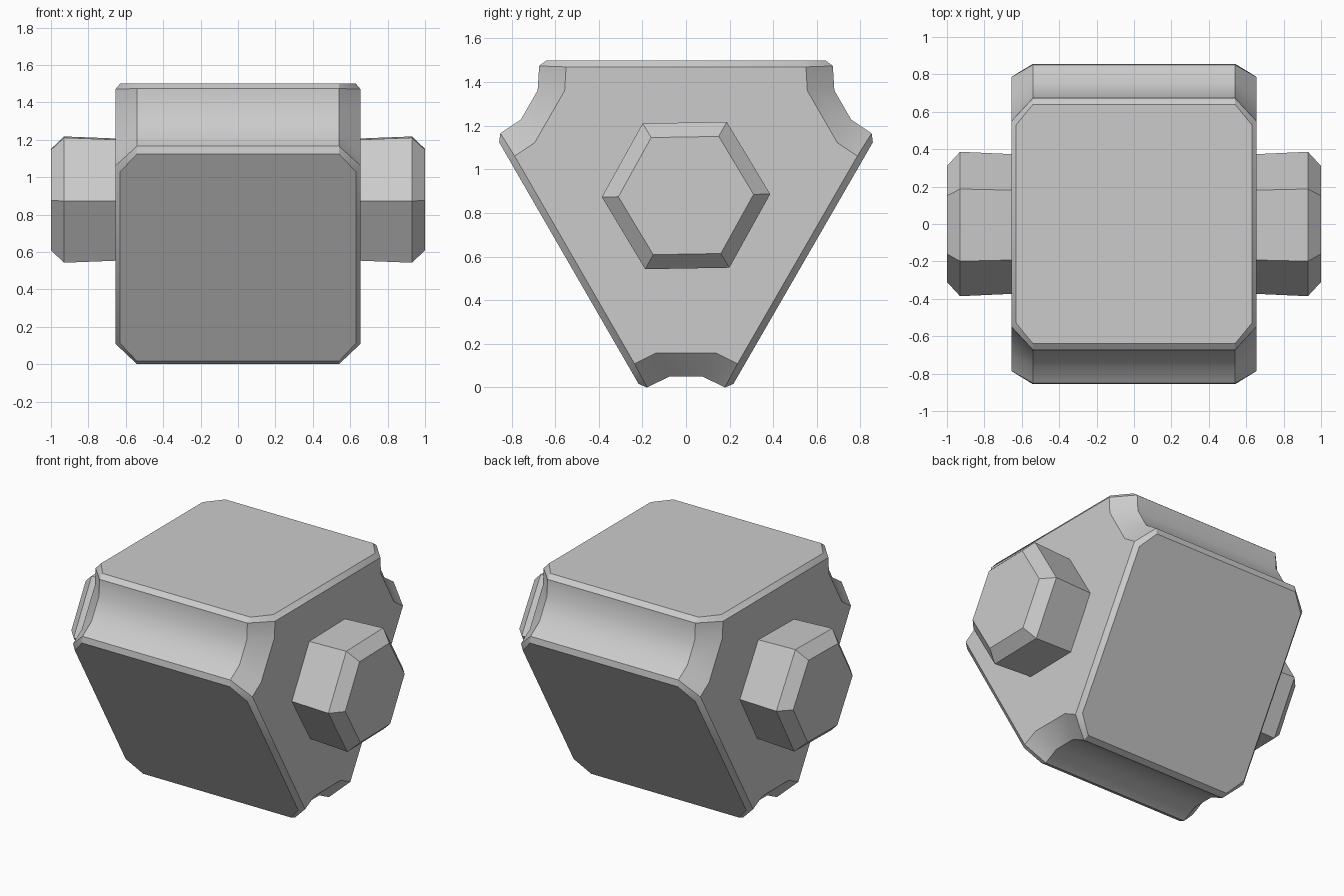
import bpy, bmesh
from math import sin, cos, radians

if "Cube" in bpy.data.objects:
    bpy.data.objects.remove(bpy.data.objects["Cube"])

CZ = 0.88  # height of the long axis (along x)


def finish(bm, name, angle):
    bmesh.ops.recalc_face_normals(bm, faces=bm.faces)
    me = bpy.data.meshes.new(name)
    bm.to_mesh(me)
    bm.free()
    ob = bpy.data.objects.new(name, me)
    bpy.context.collection.objects.link(ob)
    bpy.ops.object.select_all(action='DESELECT')
    ob.select_set(True)
    bpy.context.view_layer.objects.active = ob
    if angle:
        bpy.ops.object.shade_smooth_by_angle(angle=radians(angle))
    return ob


# Three-sided body: every corner is grooved, every flat is a chamfered plate
GROOVE = [(-0.178, 0.88), (-0.077, 0.83), (0.077, 0.83), (0.178, 0.88)]   # (sideways, radial)
END = [(-0.236, 0.771), (-0.138, 0.722), (0.138, 0.722), (0.236, 0.771)]
FLAT_OUT, FLAT_IN = (0.217, 0.864), (0.272, 0.769)
X_GROOVE, X_FLAT, X_END = 0.54, 0.63, 0.655

bm = bmesh.new()


def vert(x, k, p):
    a = radians(-90 + 120 * k)
    u, r = p
    return bm.verts.new((x, r * cos(a) - u * sin(a), CZ + r * sin(a) + u * cos(a)))


corner = {}
for k in range(3):
    for s in (1, -1):
        corner[k, s] = dict(
            groove=[vert(s * X_GROOVE, k, p) for p in GROOVE],
            end=[vert(s * X_END, k, p) for p in END],
            out=[vert(s * X_GROOVE, k, (m * FLAT_OUT[0], FLAT_OUT[1])) for m in (-1, 1)],
            inn=[vert(s * X_FLAT, k, (m * FLAT_IN[0], FLAT_IN[1])) for m in (-1, 1)])

for k in range(3):
    a, b = corner[k, 1], corner[k, -1]
    # groove and its flared ends
    for i in range(3):
        bm.faces.new((a['groove'][i], a['groove'][i + 1], b['groove'][i + 1], b['groove'][i]))
        for c in (a, b):
            bm.faces.new((c['groove'][i], c['groove'][i + 1], c['end'][i + 1], c['end'][i]))
    # octagonal flat with a chamfer strip all round
    n, m = corner[(k + 1) % 3, 1], corner[(k + 1) % 3, -1]
    inner = [b['out'][1], a['out'][1], a['inn'][1], n['inn'][0],
             n['out'][0], m['out'][0], m['inn'][0], b['inn'][1]]
    outer = [b['groove'][3], a['groove'][3], a['end'][3], n['end'][0],
             n['groove'][0], m['groove'][0], m['end'][0], b['end'][3]]
    bm.faces.new(inner)
    for i in range(8):
        j = (i + 1) % 8
        bm.faces.new((inner[i], inner[j], outer[j], outer[i]))
# end plates
for s in (1, -1):
    bm.faces.new([v for k in range(3) for v in corner[k, s]['end']])
finish(bm, "body", 32)

# Hexagonal pegs on both ends
for s, name in ((1, "right_peg"), (-1, "left_peg")):
    bm = bmesh.new()
    rings = []
    for x, r in ((0.64, 0.373), (0.93, 0.386), (1.0, 0.31)):
        rings.append([bm.verts.new((s * x, r * cos(radians(60 * i + 1)),
                                    CZ + r * sin(radians(60 * i + 1)))) for i in range(6)])
    for lo, hi in zip(rings, rings[1:]):
        for i in range(6):
            j = (i + 1) % 6
            bm.faces.new((lo[i], lo[j], hi[j], hi[i]))
    bm.faces.new(rings[0])
    bm.faces.new(rings[-1])
    finish(bm, name, 0)
